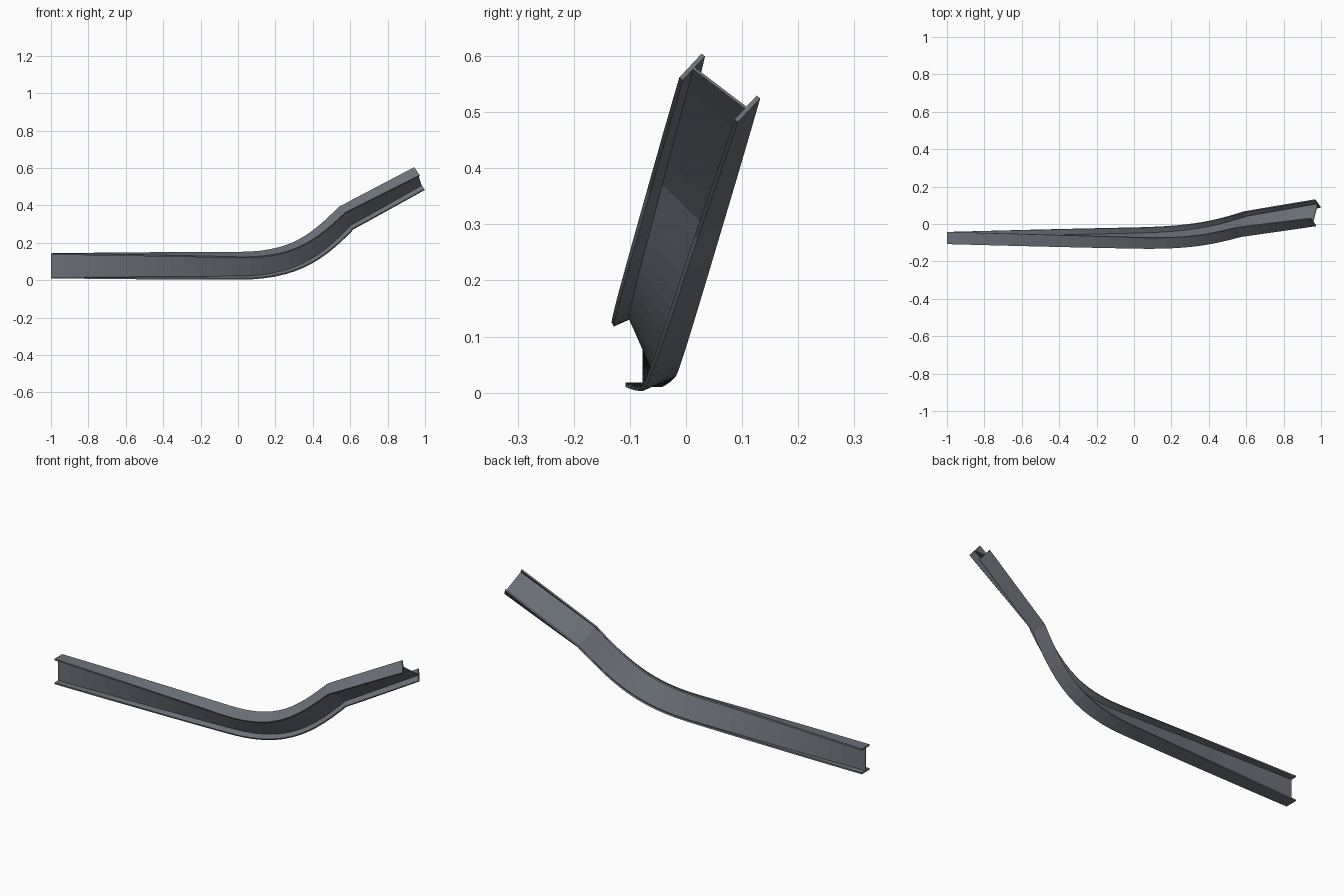
import bpy, bmesh, math
from mathutils import Vector
from mathutils.geometry import interpolate_bezier

if "Cube" in bpy.data.objects:
    bpy.data.objects.remove(bpy.data.objects["Cube"])

# Path: straight run, curve up, then a kink onto a straight ramp
ORIGIN = Vector((0, -0.075, 0.077))
X = Vector((1, 0, 0))
D = Vector((0, 0.29, 1)).normalized()      # direction of the rise
SIDE = D.cross(X).normalized() * -1        # constant normal of the path plane
RISE = 1 / D.z                             # path heights are given as z


def place(x, z):
    return ORIGIN + X * x + D * z * RISE


pts = [place(-1 + i / 14, 0) for i in range(14)]
pts += interpolate_bezier(place(0, 0), place(0.3, 0), place(0.42, 0.095),
                          place(0.58, 0.256), 14)
pts += [place(0.58 + 0.39 * i / 5, 0.256 + 0.21 * i / 5) for i in range(1, 6)]

# I-beam cross-section (across, up)
W, H, FT, WT = 0.0325, 0.067, 0.008, 0.0025
half = [(W, -H), (W, -H + FT), (WT, -H + FT), (WT, H - FT), (W, H - FT), (W, H)]
section = half + [(-a, b) for a, b in reversed(half)]

# Sweep the section with a twist that grows evenly along the length
total = sum((b - a).length for a, b in zip(pts, pts[1:]))
bm = bmesh.new()
rings, run = [], 0.0
for i, p in enumerate(pts):
    before = (p - pts[i - 1]).normalized() if i else None
    after = (pts[i + 1] - p).normalized() if i < len(pts) - 1 else None
    if i:
        run += (p - pts[i - 1]).length
    t = ((before or after) + (after or before)).normalized()
    across0 = SIDE if SIDE.y > 0 else -SIDE
    up0 = t.cross(across0).normalized()
    # angle measured so that the section starts upright
    ang = math.radians(50) * run / total + math.atan2(across0.z, across0.y) * -1
    across = across0 * math.cos(ang) + up0 * math.sin(ang)
    up = up0 * math.cos(ang) - across0 * math.sin(ang)
    rings.append([bm.verts.new(p + across * a + up * b) for a, b in section])

n = len(section)
for r, s in zip(rings, rings[1:]):
    for k in range(n):
        bm.faces.new((r[k], r[(k + 1) % n], s[(k + 1) % n], s[k]))
# End caps
bm.faces.new(rings[0])
bm.faces.new(rings[-1])
bmesh.ops.recalc_face_normals(bm, faces=bm.faces)

mesh = bpy.data.meshes.new("twisted_beam")
bm.to_mesh(mesh)
bm.free()
beam = bpy.data.objects.new("twisted_beam", mesh)
bpy.context.collection.objects.link(beam)
mat = bpy.data.materials.new("dark_steel")
mat.diffuse_color = (0.15, 0.165, 0.19, 1)
mat.use_nodes = True
mat.node_tree.nodes["Principled BSDF"].inputs["Base Color"].default_value = mat.diffuse_color
mesh.materials.append(mat)
